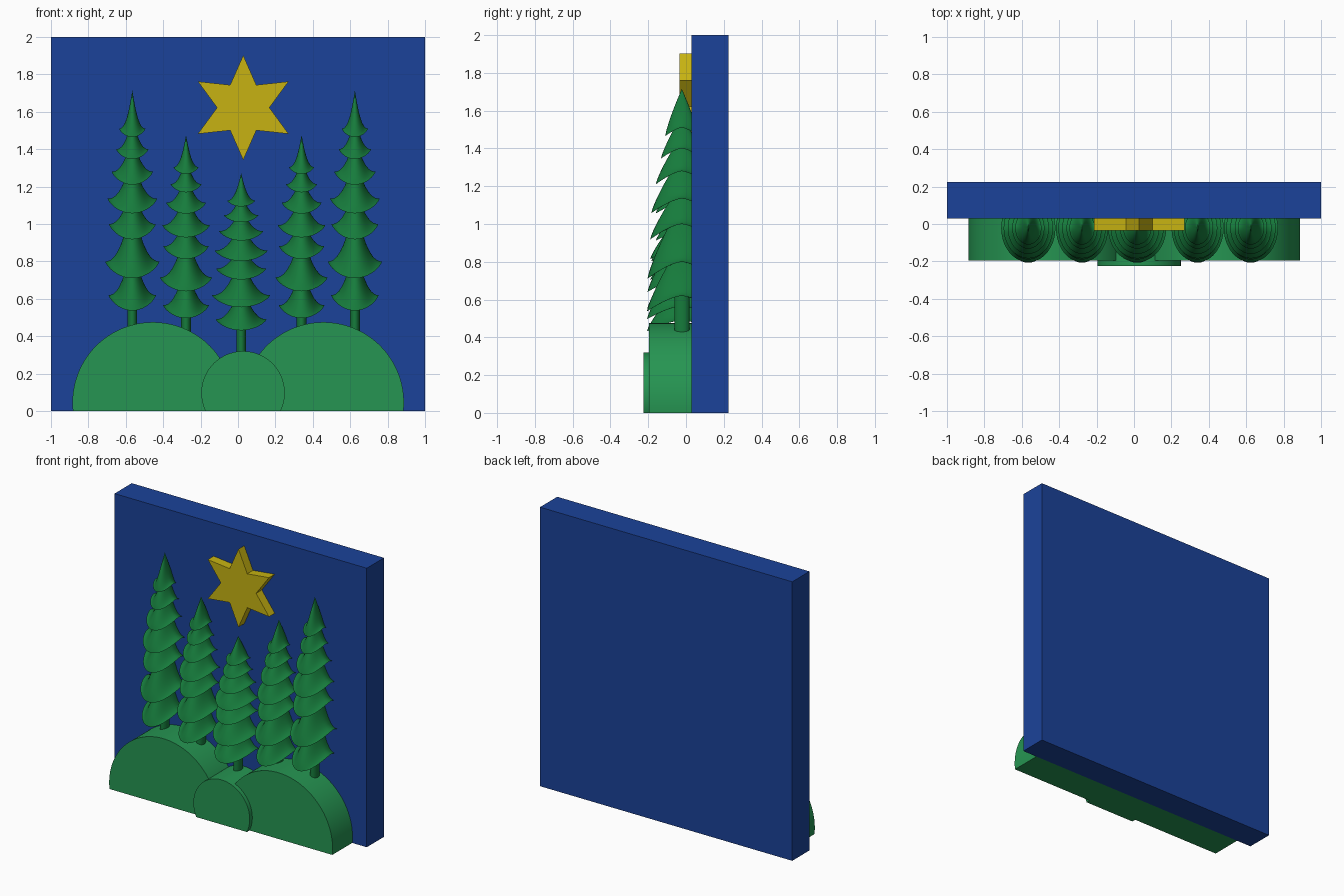
import bpy, bmesh, math
from math import sin, cos, pi

if "Cube" in bpy.data.objects:
    bpy.data.objects.remove(bpy.data.objects["Cube"])


def material(name, rgb):
    m = bpy.data.materials.new(name)
    m.diffuse_color = (*rgb, 1)
    m.use_nodes = True
    m.node_tree.nodes["Principled BSDF"].inputs["Base Color"].default_value = m.diffuse_color
    return m


BLUE = material("night_blue", (0.011, 0.055, 0.32))
TREE = material("fir_green", (0.008, 0.2, 0.045))
HILL = material("hill_green", (0.019, 0.3, 0.084))
GOLD = material("gold", (0.57, 0.45, 0.006))


def finish(bm, name, mat):
    bmesh.ops.recalc_face_normals(bm, faces=bm.faces)
    me = bpy.data.meshes.new(name)
    bm.to_mesh(me)
    bm.free()
    me.materials.append(mat)
    ob = bpy.data.objects.new(name, me)
    bpy.context.collection.objects.link(ob)
    bpy.ops.object.select_all(action='DESELECT')
    ob.select_set(True)
    bpy.context.view_layer.objects.active = ob
    bpy.ops.object.shade_smooth_by_angle(angle=math.radians(35))
    return ob


def plate(name, outline, y0, y1, mat):
    """Extrude an x-z outline from y0 to y1."""
    bm = bmesh.new()
    a = [bm.verts.new((x, y0, z)) for x, z in outline]
    b = [bm.verts.new((x, y1, z)) for x, z in outline]
    bm.faces.new(a)
    bm.faces.new(b[::-1])
    for i in range(len(a)):
        j = (i + 1) % len(a)
        bm.faces.new((a[i], b[i], b[j], a[j]))
    return finish(bm, name, mat)


def hill(name, cx, cz, r, y0):
    """Disc cut flat at the ground."""
    low = -math.asin(cz / r)
    n = 72
    angles = [low + (pi - 2 * low) * i / n for i in range(n + 1)]
    pts = [(cx + r * cos(t), max(0, cz + r * sin(t))) for t in angles]
    plate(name, pts, y0, 0.03, HILL)


def skin(bm, rings, center):
    for p, q in zip(rings, rings[1:]):
        for i in range(len(p)):
            j = (i + 1) % len(p)
            bm.faces.new((p[i], p[j], q[j], q[i]))
    last = rings[-1]
    for i in range(len(last)):
        bm.faces.new((last[i], last[(i + 1) % len(last)], center))


# branch tiers of the tall fir: side rim height, half width, front reach, droop
TIERS = [(0.62, 0.127, 0.185, 0.083), (0.80, 0.145, 0.182, 0.09),
         (1.00, 0.125, 0.168, 0.082), (1.135, 0.132, 0.162, 0.078),
         (1.28, 0.11, 0.138, 0.07), (1.40, 0.086, 0.11, 0.053),
         (1.51, 0.07, 0.088, 0.045)]
TIP, BASE, YC = 1.715, 0.535, -0.022


def fir(name, cx, base, tip, wide=1.0):
    k = (tip - base) / (TIP - BASE)
    bm = bmesh.new()
    n = 40

    def vert(x, y, z):
        return bm.verts.new((cx + x, YC + y, base + (z - BASE) * k))

    # drooping tiers, each a saddle-shaped skirt
    for t, (zs, rx, ry, droop) in enumerate(TIERS):
        rx *= wide
        top = TIP if t == len(TIERS) - 1 else zs + 1.6 * (TIERS[t + 1][0] - zs)

        def ring(s, upper):
            out = []
            for i in range(n):
                a = 2 * pi * i / n
                f = abs(sin(a)) ** 1.5
                if upper:
                    rim = zs - droop * f
                    z = rim + (top - rim) * (1 - s) ** (2.3 - 1.5 * f)
                else:
                    z = zs - droop * f * s ** 1.5
                out.append(vert(rx * s * cos(a), ry * s * sin(a), z))
            return out

        rim = ring(1, True)
        skin(bm, [rim] + [ring(s, True) for s in (.96, .9, .8, .68, .55, .42, .3, .18, .08)],
             vert(0, 0, top))
        skin(bm, [rim] + [ring(s, False) for s in (.75, .5, .25)], vert(0, 0, zs))

    # trunk
    def trunk_ring(z):
        return [bm.verts.new((cx + 0.026 * cos(2 * pi * i / 24),
                              YC + 0.04 * sin(2 * pi * i / 24), z)) for i in range(24)]
    lo, hi = trunk_ring(0.25), trunk_ring(base + 0.15)
    skin(bm, [lo, hi], bm.verts.new((cx, YC, base + 0.15)))
    bm.faces.new(lo[::-1])
    finish(bm, name, TREE)


# backboard
plate("backboard", [(-1, 0), (1, 0), (1, 2), (-1, 2)], 0.03, 0.225, BLUE)

# six-pointed star
star = []
for i in range(12):
    r = 0.28 if i % 2 == 0 else 0.14
    a = pi / 2 + i * pi / 6
    star.append((0.028 + r * cos(a), 1.622 + r * sin(a)))
plate("star", star, -0.035, 0.03, GOLD)

# hills
hill("left_hill", -0.455, 0.045, 0.43, -0.195)
hill("right_hill", 0.457, 0.045, 0.43, -0.195)
hill("front_hill", 0.027, 0.097, 0.223, -0.225)

# fir trees
fir("fir_far_left", -0.565, 0.535, 1.715)
fir("fir_left", -0.278, 0.495, 1.475, 0.96)
fir("fir_middle", 0.017, 0.43, 1.272, 1.07)
fir("fir_right", 0.34, 0.495, 1.475, 0.96)
fir("fir_far_right", 0.625, 0.535, 1.715)
